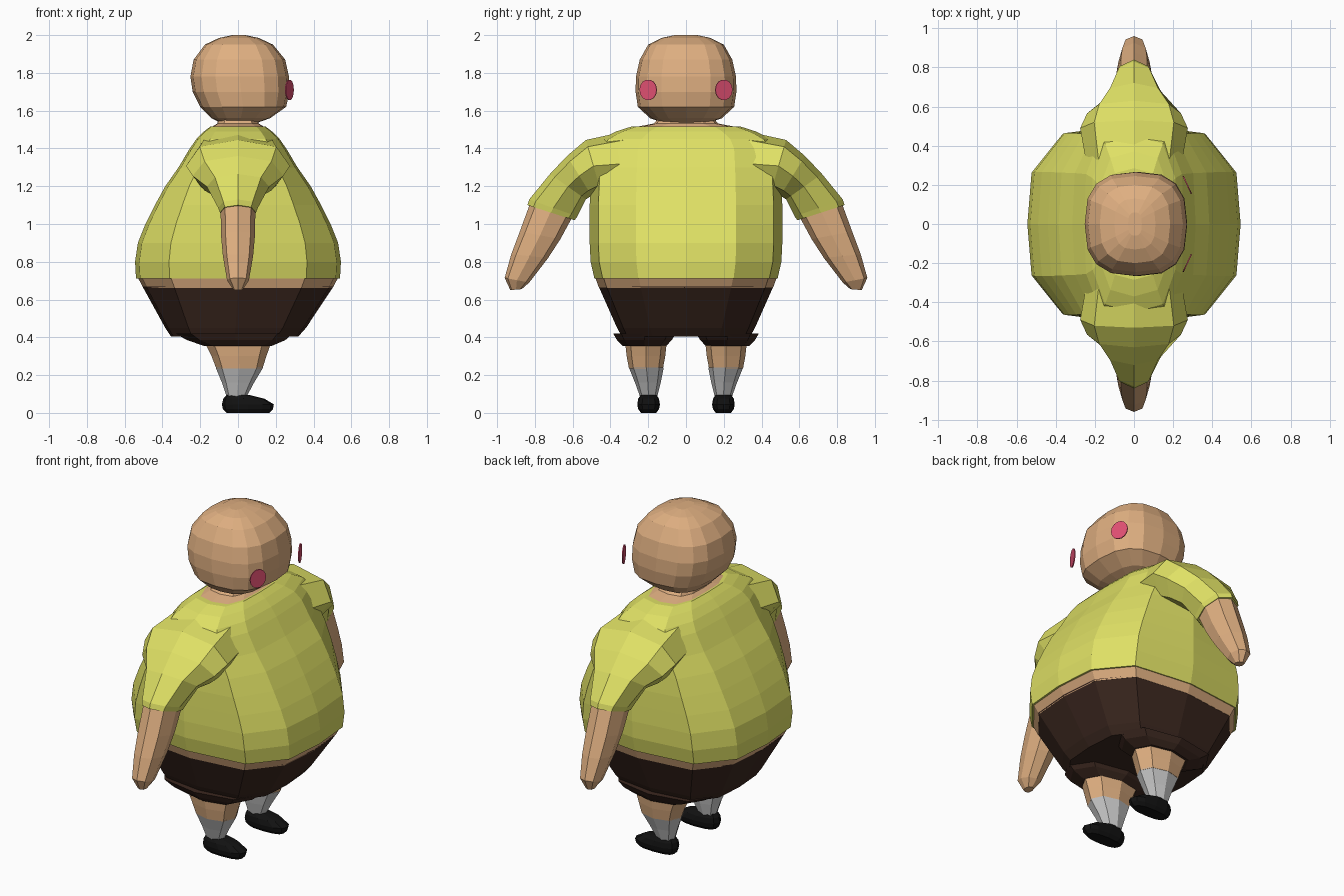
import bpy, bmesh, math

if "Cube" in bpy.data.objects:
    bpy.data.objects.remove(bpy.data.objects["Cube"])


def material(name, rgb):
    m = bpy.data.materials.new(name)
    m.diffuse_color = (*rgb, 1)
    m.use_nodes = True
    m.node_tree.nodes["Principled BSDF"].inputs["Base Color"].default_value = m.diffuse_color
    return m


SKIN = material("skin", (0.74, 0.43, 0.22))
SHIRT = material("lime shirt", (0.74, 0.75, 0.13))
SHORTS = material("dark brown", (0.045, 0.021, 0.014))
SOCK = material("pale grey", (0.6, 0.6, 0.6))
SHOE = material("black", (0.006, 0.006, 0.006))
PINK = material("pink", (0.75, 0.08, 0.17))


def superellipse(n, power):
    pts = []
    for i in range(n):
        a = 2 * math.pi * i / n
        c, s = math.cos(a), math.sin(a)
        pts.append((math.copysign(abs(c) ** (2 / power), c),
                    math.copysign(abs(s) ** (2 / power), s)))
    return pts


# Twelve-sided outline of the stout body
BODY = [(1, 0), (.96, .52), (.67, .91), (0, 1), (-.67, .91), (-.96, .52),
        (-1, 0), (-.96, -.52), (-.67, -.91), (0, -1), (.67, -.91), (.96, -.52)]
ROUND8 = superellipse(8, 2.3)


def loft(name, rings, mat):
    """Skin a list of point rings and close both ends."""
    bm = bmesh.new()
    loops = [[bm.verts.new(p) for p in ring] for ring in rings]
    n = len(loops[0])
    for a, b in zip(loops, loops[1:]):
        for i in range(n):
            j = (i + 1) % n
            bm.faces.new((a[i], a[j], b[j], b[i]))
    bm.faces.new(loops[0])
    bm.faces.new(loops[-1])
    bmesh.ops.recalc_face_normals(bm, faces=bm.faces)
    me = bpy.data.meshes.new(name)
    bm.to_mesh(me)
    bm.free()
    me.materials.append(mat)
    ob = bpy.data.objects.new(name, me)
    bpy.context.collection.objects.link(ob)
    return ob


def level(profile, z, x0, x1, hy, yc=0):
    """Horizontal ring from x0 to x1, half depth hy about yc."""
    cx, hx = (x0 + x1) / 2, (x1 - x0) / 2
    return [(cx + hx * u, yc + hy * v, z) for u, v in profile]


def stack(name, profile, rows, mat, yc=0):
    return loft(name, [level(profile, *r, yc) for r in rows], mat)


def limb(name, rows, side, mat):
    """Arm section rings given by top and bottom (y, z) points and half width."""
    rings = []
    for ty, tz, by, bz, hx in rows:
        rings.append([(hx * u,
                       side * ((ty + by) / 2 + v * (ty - by) / 2),
                       (tz + bz) / 2 + v * (tz - bz) / 2) for u, v in ROUND8])
    return loft(name, rings, mat)


# Torso
stack("shirt_body", BODY, [
    (.712, -.54, .54, .485), (.80, -.545, .545, .505), (.90, -.53, .53, .51),
    (1.0, -.49, .49, .51), (1.1, -.44, .44, .51), (1.2, -.385, .385, .505),
    (1.3, -.315, .315, .50), (1.4, -.255, .255, .49), (1.45, -.22, .22, .45),
    (1.49, -.18, .18, .37), (1.517, -.145, .145, .285)], SHIRT)
stack("belly_strip", BODY, [(.66, -.50, .50, .46), (.715, -.53, .53, .48)], SKIN)
stack("neck", BODY, [(1.51, -.145, .145, .285), (1.532, -.11, .11, .17),
                     (1.58, -.10, .10, .13)], SKIN)

# Head
stack("head", superellipse(16, 2.7), [
    (1.535, -.09, .10, .12), (1.56, -.14, .17, .19), (1.62, -.20, .255, .255),
    (1.70, -.24, .272, .267), (1.78, -.252, .27, .265), (1.87, -.235, .25, .245),
    (1.95, -.175, .185, .20), (1.985, -.10, .11, .13), (2.0, -.03, .04, .06)], SKIN)

# Shorts
stack("shorts", BODY, [(.405, -.355, .32, .34), (.45, -.385, .36, .365),
                       (.668, -.505, .505, .462)], SHORTS)

for side, tag in ((1, "left"), (-1, "right")):
    # Shorts leg, bare calf, sock, shoe
    stack("shorts_leg_" + tag, ROUND8, [
        (.355, -.18, .18, .115), (.385, -.27, .25, .145), (.42, -.33, .29, .165)],
        SHORTS, side * .22)
    stack("calf_" + tag, ROUND8, [(.235, -.115, .13, .09), (.30, -.14, .15, .102),
                                  (.37, -.175, .175, .11)], SKIN, side * .212)
    loft("sock_" + tag, [
        level(ROUND8, .085, -.06, .045, .045, side * .198),
        level(ROUND8, .16, -.085, .085, .068, side * .202),
        level(ROUND8, .24, -.118, .133, .092, side * .21)], SOCK)
    stack("shoe_" + tag, superellipse(12, 2.5), [
        (0, -.06, .165, .04), (.02, -.08, .185, .055), (.045, -.085, .19, .06),
        (.075, -.078, .14, .055), (.095, -.06, .06, .042)], SHOE, side * .198)

    # Sleeve and arm with hand
    limb("sleeve_" + tag, [
        (.30, 1.495, .28, 1.15, .24), (.53, 1.445, .45, 1.17, .275),
        (.63, 1.36, .50, 1.15, .24), (.72, 1.265, .53, 1.13, .165),
        (.83, 1.13, .575, 1.04, .105), (.84, 1.10, .59, 1.02, .095)], side, SHIRT)
    limb("arm_" + tag, [
        (.825, 1.11, .60, 1.04, .092), (.88, .96, .665, .92, .09),
        (.925, .84, .73, .82, .08), (.96, .715, .83, .69, .058),
        (.93, .65, .87, .655, .025)], side, SKIN)

    # Floating cheek disc, turned outward
    a = math.radians(25) * side
    rings = []
    for d in (-.003, .003):
        rings.append([(.272 + d * math.cos(a) - .05 * u * math.sin(a),
                       side * .2 + d * math.sin(a) + .05 * u * math.cos(a),
                       1.71 + .055 * v) for u, v in superellipse(14, 2)])
    loft("cheek_disc_" + tag, rings, PINK)
